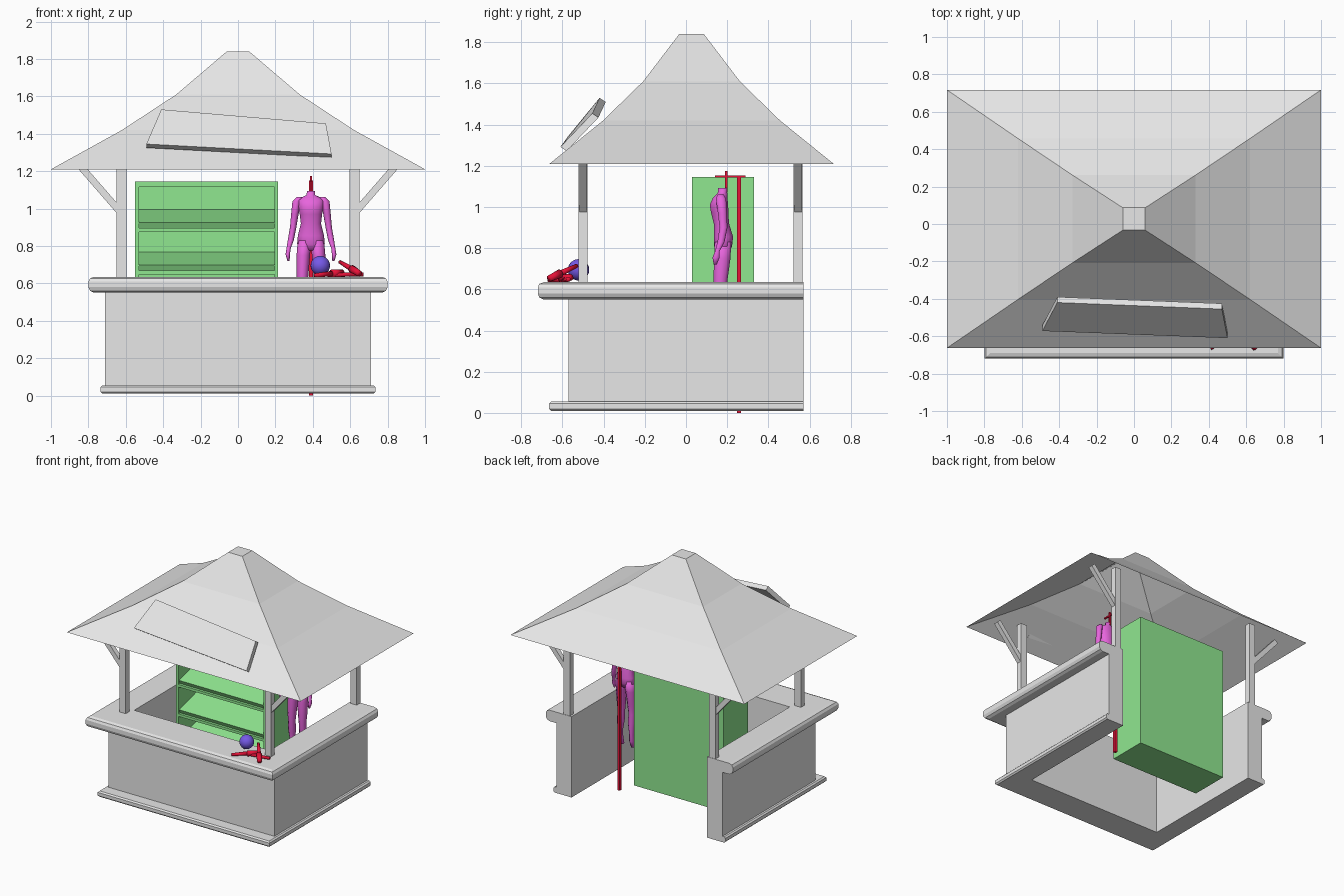
import bpy, bmesh, math
from mathutils import Vector

cube = bpy.data.objects.get("Cube")
if cube:
    bpy.data.objects.remove(cube, do_unlink=True)


def material(name, rgb):
    m = bpy.data.materials.new(name)
    m.use_nodes = True
    m.diffuse_color = (*rgb, 1)
    m.node_tree.nodes["Principled BSDF"].inputs["Base Color"].default_value = (*rgb, 1)
    return m


GREY = material("pale grey", (0.8, 0.8, 0.8))
GREEN = material("green", (0.28, 0.8, 0.28))
PINK = material("magenta", (0.8, 0.13, 0.72))
RED = material("red", (0.8, 0.006, 0.04))
VIOLET = material("violet", (0.18, 0.1, 0.8))


def finish(name, bm, mat, smooth=False, recalc=True):
    if recalc:
        bmesh.ops.recalc_face_normals(bm, faces=bm.faces)
    me = bpy.data.meshes.new(name)
    bm.to_mesh(me)
    bm.free()
    me.materials.append(mat)
    for p in me.polygons:
        p.use_smooth = smooth
    ob = bpy.data.objects.new(name, me)
    bpy.context.collection.objects.link(ob)
    return ob


def skin(name, rings, mat, closed=True, caps=True, smooth=False):
    """Bridge a row of point rings into a surface."""
    bm = bmesh.new()
    rows = [[bm.verts.new(p) for p in ring] for ring in rings]
    n = len(rows[0])
    for a, b in zip(rows, rows[1:]):
        for i in range(n if closed else n - 1):
            j = (i + 1) % n
            bm.faces.new((a[i], a[j], b[j], b[i]))
    if caps:
        bm.faces.new(rows[0][::-1])
        bm.faces.new(rows[-1])
    return finish(name, bm, mat, smooth)


def box(name, lo, hi, mat):
    def ring(z):
        return [(lo[0], lo[1], z), (hi[0], lo[1], z), (hi[0], hi[1], z), (lo[0], hi[1], z)]
    return skin(name, [ring(lo[2]), ring(hi[2])], mat)


def beam(name, a, b, r0, r1, mat, sides=4, smooth=False):
    """Straight bar or cone between two points."""
    a, b = Vector(a), Vector(b)
    q = (b - a).to_track_quat('Z', 'Y')
    rings = []
    for c, r in ((a, r0), (b, r1)):
        rings.append([c + q @ Vector((r * math.cos(t), r * math.sin(t), 0))
                      for t in [(i + 0.5) * math.tau / sides for i in range(sides)]])
    return skin(name, rings, mat, smooth=smooth)


def body_part(name, rings, sides=14):
    """Loft of horizontal ellipses given as x, y, z, rx, ry."""
    loops = [[(x + rx * math.cos(i * math.tau / sides), y + ry * math.sin(i * math.tau / sides), z)
              for i in range(sides)] for x, y, z, rx, ry in rings]
    return skin(name, loops, PINK, smooth=True)


# U-shaped wall with plinth and rounded counter, open at the back
profile = [(.58, .44, .01), (.725, .655, .01), (.735, .665, .02), (.735, .665, .045),
           (.725, .655, .055), (.71, .57, .055), (.71, .57, .55), (.77, .69, .55),
           (.79, .712, .56), (.8, .72, .58), (.8, .72, .61), (.79, .712, .627),
           (.77, .69, .635), (.58, .44, .635)]
BACK = .57
skin("counter_wall", [[(x, BACK, z) for x, y, z in profile],
                      [(x, -y, z) for x, y, z in profile],
                      [(-x, -y, z) for x, y, z in profile],
                      [(-x, BACK, z) for x, y, z in profile]], GREY)

# Concave pyramid roof, an open shell with a flat cap
roof = []
for hx, hy, z in ((1, .69, 1.21), (.62, .43, 1.42), (.33, .235, 1.61), (.06, .06, 1.84)):
    roof.append([(sx * hx, .027 + sy * hy, z) for sx, sy in ((-1, -1), (1, -1), (1, 1), (-1, 1))])
bm = bmesh.new()
rows = [[bm.verts.new(p) for p in r] for r in roof]
for a, b in zip(rows, rows[1:]):
    for i in range(4):
        j = (i + 1) % 4
        bm.faces.new((a[i], a[j], b[j], b[i]))
bm.faces.new(rows[-1])
finish("roof", bm, GREY, recalc=False)

# Posts with outward braces
for side, s in (("right", -1), ("left", 1)):
    for end, y in (("front", -.5), ("back", .545)):
        box(f"{end}_{side}_post", (s * .622 - .027, y - .022, .62), (s * .622 + .027, y + .022, 1.29), GREY)
        beam(f"{end}_{side}_brace", (s * .615, y, .965), (s * .85, y, 1.235), .026, .026, GREY)

# Crooked blank sign board on the roof front
board = [Vector(p) for p in ((-.49, -.572, 1.345), (.5, -.61, 1.292), (.47, -.455, 1.455), (-.41, -.42, 1.53))]
skin("sign_board", [board, [p + Vector((0, .03, -.02)) for p in board]], GREY)

# Display cabinet, open to the front
X0, X1, Y0, Y1, Z0, Z1, T = -.55, .215, .03, .33, .11, 1.145, .02
box("cabinet_right_side", (X0, Y0, Z0), (X0 + T, Y1, Z1), GREEN)
box("cabinet_left_side", (X1 - T, Y0, Z0), (X1, Y1, Z1), GREEN)
box("cabinet_back", (X0, Y1 - T, Z0), (X1, Y1, Z1), GREEN)
box("cabinet_top", (X0, Y0, Z1 - .03), (X1, Y1, Z1), GREEN)
box("cabinet_bottom", (X0, Y0, Z0), (X1, Y1, Z0 + T), GREEN)
for k in range(4):
    z = .885 - .227 * k
    box(f"cabinet_divider_{k + 1}", (X0 + T, Y0, z - .01), (X1 - T, Y1 - T, z + .01), GREEN)
    shelf = [(Y0 + .02, z + .01), (Y0 + .005, z + .04), (Y1 - T, z + .11), (Y1 - T, z + .08)]
    skin(f"cabinet_sloped_shelf_{k + 1}", [[(x, y, h) for y, h in shelf] for x in (X0 + T, X1 - T)], GREEN)

# Headless mannequin
MX = .39
body_part("mannequin_torso", [
    (MX, .18, .775, .035, .03), (MX, .18, .81, .074, .045), (MX, .182, .855, .07, .048),
    (MX, .172, .92, .054, .038), (MX, .164, .97, .06, .043), (MX, .16, 1.01, .067, .046),
    (MX, .166, 1.045, .07, .036), (MX, .175, 1.062, .045, .028), (MX, .178, 1.072, .023, .022),
    (MX, .178, 1.093, .022, .022)])
for side, s in (("right", -1), ("left", 1)):
    body_part(f"mannequin_{side}_arm", [
        (MX + s * .06, .168, 1.063, .014, .014), (MX + s * .076, .17, 1.04, .023, .026),
        (MX + s * .086, .177, .97, .02, .023), (MX + s * .095, .182, .9, .017, .02),
        (MX + s * .108, .17, .83, .016, .018), (MX + s * .12, .152, .785, .011, .012),
        (MX + s * .124, .146, .755, .012, .018), (MX + s * .12, .142, .72, .006, .008)], 10)
    body_part(f"mannequin_{side}_leg", [
        (MX + s * .034, .18, .83, .036, .042), (MX + s * .041, .176, .75, .036, .042),
        (MX + s * .045, .168, .65, .032, .036), (MX + s * .046, .166, .57, .025, .028),
        (MX + s * .047, .172, .5, .026, .031), (MX + s * .048, .176, .41, .016, .018),
        (MX + s * .049, .172, .36, .017, .025), (MX + s * .05, .155, .31, .016, .022)], 10)

# Stand holding the mannequin
box("stand_pole", (MX - .01, .247, 0), (MX + .01, .268, 1.15), RED)
box("stand_arm", (MX - .006, .14, 1.144), (MX + .006, .29, 1.154), RED)
box("stand_hook", (MX - .006, .19, 1.07), (MX + .006, .202, 1.175), RED)

# Ball and clubs lying on the counter
bm = bmesh.new()
bmesh.ops.create_uvsphere(bm, u_segments=20, v_segments=12, radius=.052)
bmesh.ops.translate(bm, vec=(.44, -.522, .695), verts=bm.verts)
finish("ball", bm, VIOLET, True)
for k, (tip, end) in enumerate((((.41, -.665, .643), (.56, -.56, .658)),
                                ((.545, -.53, .715), (.65, -.665, .652)))):
    mid = Vector(tip).lerp(Vector(end), .6)
    beam(f"club_handle_{k + 1}", tip, mid, .01, .015, RED, 10, True)
    beam(f"club_body_{k + 1}", mid, end, .022, .016, RED, 10, True)
beam("club_handle_3", (.48, -.6, .645), (.67, -.57, .648), .011, .011, RED, 10, True)
